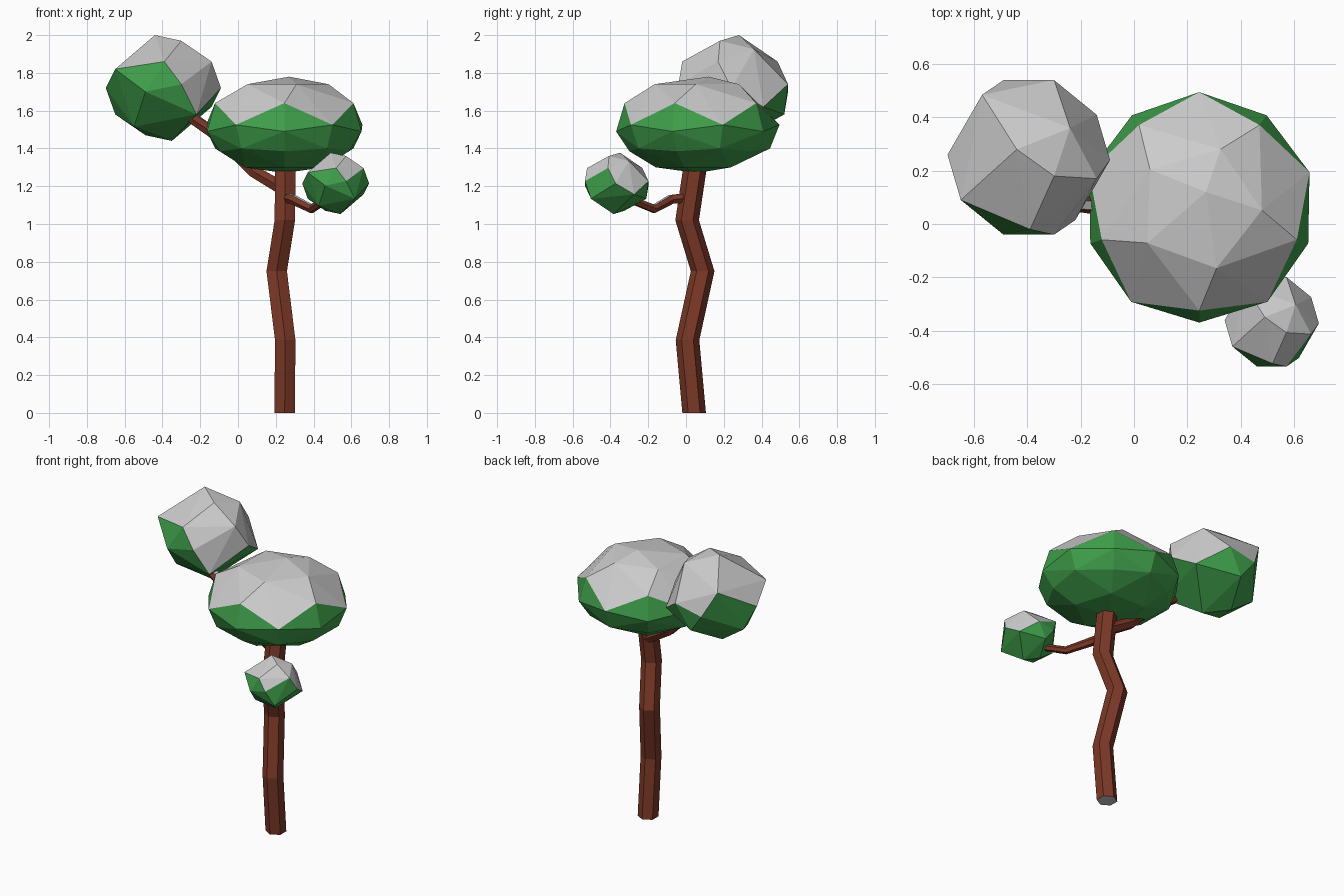
import bpy, bmesh, math
from mathutils import Vector

if "Cube" in bpy.data.objects:
    bpy.data.objects.remove(bpy.data.objects["Cube"])


def material(name, rgb):
    m = bpy.data.materials.new(name)
    m.diffuse_color = (*rgb, 1)
    m.use_nodes = True
    m.node_tree.nodes["Principled BSDF"].inputs["Base Color"].default_value = m.diffuse_color
    return m


GREEN = material("leaf_green", (0.05, 0.35, 0.07))
BROWN = material("bark_brown", (0.20, 0.04, 0.02))
SNOW = material("snow_grey", (0.6, 0.6, 0.6))


def finish(name, bm, base, snow_dir, limit):
    # Faces turned towards snow_dir get the grey snow colour
    bmesh.ops.recalc_face_normals(bm, faces=bm.faces)
    d = Vector(snow_dir).normalized()
    for f in bm.faces:
        f.normal_update()
        f.material_index = 1 if f.normal.dot(d) > limit else 0
        f.smooth = False
    me = bpy.data.meshes.new(name)
    bm.to_mesh(me)
    bm.free()
    me.materials.append(base)
    me.materials.append(SNOW)
    ob = bpy.data.objects.new(name, me)
    bpy.context.collection.objects.link(ob)


def tube(name, path, radii, upright, snow_dir, limit):
    # Six-sided limb along a bent path
    bm = bmesh.new()
    pts = [Vector(p) for p in path]
    rings = []
    for i, p in enumerate(pts):
        if upright:
            a, b, start = Vector((1, 0, 0)), Vector((0, 1, 0)), 30
        else:
            t = (pts[min(i + 1, len(pts) - 1)] - pts[max(i - 1, 0)]).normalized()
            a = t.cross(Vector((0, 0, 1))).normalized()
            b, start = a.cross(t), 0
        angles = [math.radians(start + 60 * k) for k in range(6)]
        rings.append([bm.verts.new(p + radii[i] * (a * math.cos(w) + b * math.sin(w)))
                      for w in angles])
    for lo, hi in zip(rings, rings[1:]):
        for k in range(6):
            n = (k + 1) % 6
            bm.faces.new((lo[k], lo[n], hi[n], hi[k]))
    bm.faces.new(rings[0][::-1])
    bm.faces.new(rings[-1])
    finish(name, bm, BROWN, snow_dir, limit)


def hull(name, points, snow_dir, limit):
    # Faceted leaf clump wrapped around a set of points
    bm = bmesh.new()
    for p in points:
        bm.verts.new(p)
    res = bmesh.ops.convex_hull(bm, input=bm.verts)
    junk = [g for g in res["geom_interior"] if isinstance(g, bmesh.types.BMVert)]
    bmesh.ops.delete(bm, geom=junk, context='VERTS')
    finish(name, bm, GREEN, snow_dir, limit)


# Crooked trunk, grey on the cut underside
tube("trunk",
     [(.247, .043, 0), (.25, .008, .385), (.205, .088, .75), (.248, .006, 1.02),
      (.25, .045, 1.28), (.25, .05, 1.45)],
     [.0625] * 6, True, (0, 0, -1), .95)

# Two side branches with snow on top
tube("right_branch",
     [(.25, .02, 1.14), (.29, -.08, 1.13), (.39, -.17, 1.08), (.45, -.27, 1.12),
      (.51, -.36, 1.2)],
     [.03, .027, .024, .022, .02], False, (0, 0, 1), .85)
tube("left_branch",
     [(.25, .05, 1.18), (.08, .06, 1.28), (-.1, .065, 1.46), (-.24, .08, 1.56),
      (-.34, .15, 1.66)],
     [.04, .036, .034, .032, .03], False, (0, 0, 1), .7)

# Main crown: flattened five-fold rings (radius, height, start angle)
crown = [Vector((.27, .12, 1.78)), Vector((.245, .06, 1.27))]
for r, z, start in [(.235, 1.74, -74), (.385, 1.64, -90), (.435, 1.525, -54),
                    (.43, 1.49, -90), (.385, 1.40, -54), (.36, 1.385, -90),
                    (.22, 1.30, -90)]:
    for k in range(5):
        w = math.radians(start + 72 * k)
        crown.append(Vector((.245 + r * math.cos(w), .06 + r * math.sin(w), z)))
hull("main_crown", crown, (0, 0, 1), .6)

# Round clumps: half the corners, mirrored through the centre
half = [(-.045, .03, .28), (.095, -.07, .25), (.095, .29, .02), (-.175, .235, .14),
        (-.255, -.16, .10), (.005, -.27, .14), (.255, -.08, .14), (.305, -.01, 0),
        (.095, -.29, .02), (.155, .11, .205)]


def clump(name, centre, scale, snow_dir, limit):
    c = Vector(centre)
    pts = [c + s * scale * Vector(p) for p in half for s in (1, -1)]
    hull(name, pts, snow_dir, limit)


clump("left_clump", (-.395, .25, 1.72), 1.0, (.35, 0, .94), .2)
clump("small_clump", (.517, -.367, 1.215), .58, (.15, 0, 1), .3)
